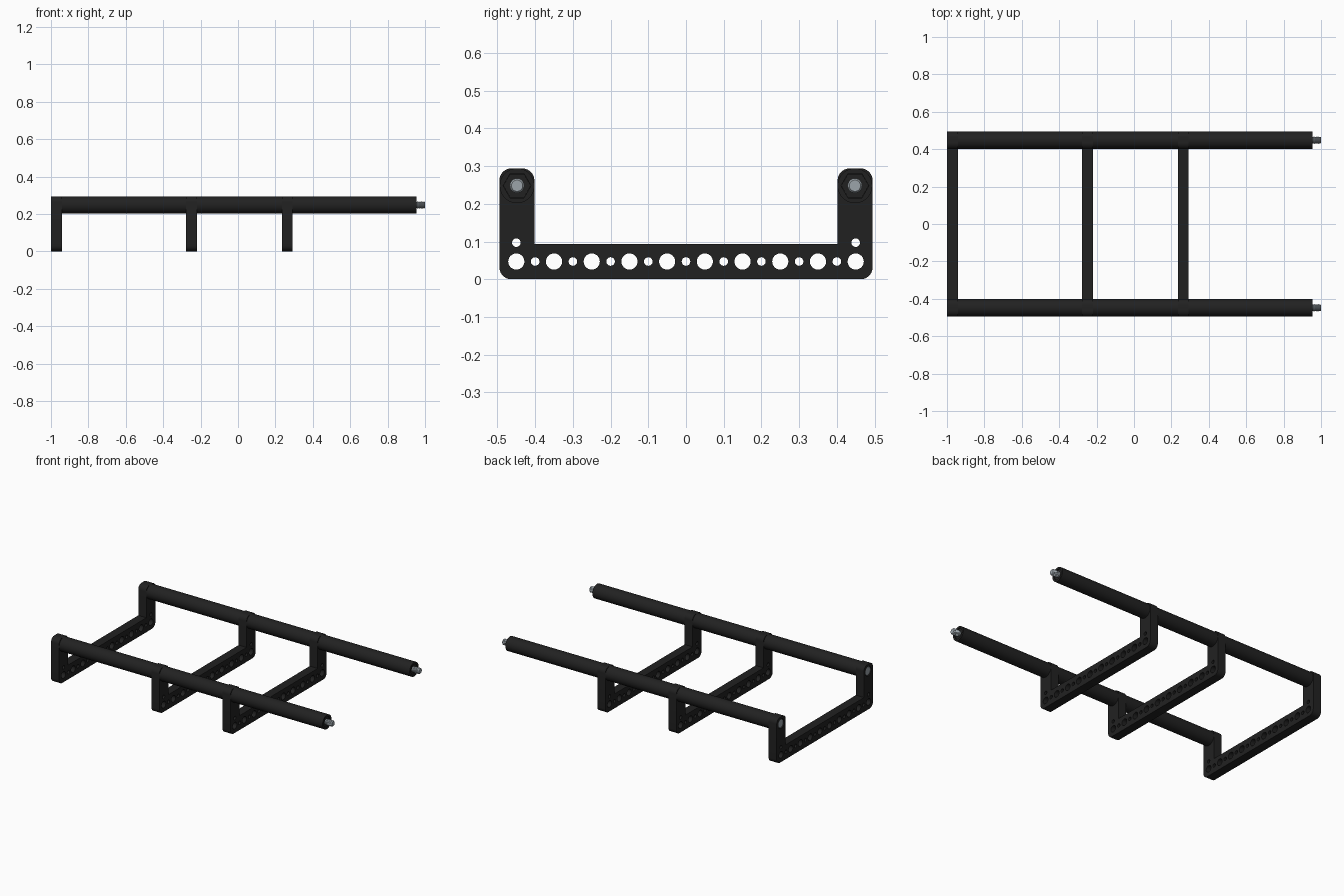
import bpy, bmesh, math
from mathutils import Matrix

if "Cube" in bpy.data.objects:
    bpy.data.objects.remove(bpy.data.objects["Cube"])

ARM_Y, ROD_Z = 0.448, 0.248      # rod axis positions
HALF_W, TOP = 0.495, 0.294       # bracket outer size
IN_Y, IN_Z = 0.402, 0.094        # bracket inner edges


def material(name, rgb):
    m = bpy.data.materials.new(name)
    m.diffuse_color = (*rgb, 1)
    m.use_nodes = True
    m.node_tree.nodes["Principled BSDF"].inputs["Base Color"].default_value = m.diffuse_color
    return m


BLACK = material("matte black", (0.0155, 0.0155, 0.0155))
STEEL = material("steel grey", (0.33, 0.37, 0.40))


def finish(name, bm, mat):
    bmesh.ops.remove_doubles(bm, verts=bm.verts, dist=1e-5)
    bmesh.ops.recalc_face_normals(bm, faces=bm.faces)
    me = bpy.data.meshes.new(name)
    bm.to_mesh(me)
    bm.free()
    me.materials.append(mat)
    ob = bpy.data.objects.new(name, me)
    bpy.context.collection.objects.link(ob)
    bpy.ops.object.select_all(action='DESELECT')
    ob.select_set(True)
    bpy.context.view_layer.objects.active = ob
    bpy.ops.object.shade_smooth_by_angle(angle=math.radians(35))
    return ob


def ring(cy, cz, r, n, start=0.0, sweep=2 * math.pi, closed=True):
    steps = n if closed else n - 1
    return [(cy + r * math.cos(start + sweep * i / steps),
             cz + r * math.sin(start + sweep * i / steps)) for i in range(n)]


def plate(name, loops, x0, x1, mat):
    """Extrude a y-z outline with holes from x0 to x1."""
    cu = bpy.data.curves.new(name + "_outline", 'CURVE')
    cu.dimensions, cu.fill_mode = '2D', 'BOTH'
    cu.extrude = (x1 - x0) / 2
    for pts in loops:
        s = cu.splines.new('POLY')
        s.points.add(len(pts) - 1)
        for p, (y, z) in zip(s.points, pts):
            p.co = (y, z, 0, 1)
        s.use_cyclic_u = True
    tmp = bpy.data.objects.new(name + "_outline", cu)
    bpy.context.collection.objects.link(tmp)
    me = bpy.data.meshes.new_from_object(
        tmp.evaluated_get(bpy.context.evaluated_depsgraph_get()))
    bm = bmesh.new()
    bm.from_mesh(me)
    bpy.data.objects.remove(tmp)
    bpy.data.meshes.remove(me)
    # local x, y, z become world y, z, x
    turn = Matrix(((0, 0, 1, (x0 + x1) / 2), (1, 0, 0, 0), (0, 1, 0, 0), (0, 0, 0, 1)))
    bm.transform(turn)
    return finish(name, bm, mat)


def lathe(name, profile, cy, n, mat, start=0.0):
    """Solid of revolution about the rod axis from (x, radius) pairs."""
    bm = bmesh.new()
    rows = [[bm.verts.new((x, y, z)) for y, z in ring(cy, ROD_Z, r, n, start)]
            for x, r in profile]
    for a, b in zip(rows, rows[1:]):
        for i in range(n):
            j = (i + 1) % n
            bm.faces.new((a[i], a[j], b[j], b[i]))
    bm.faces.new(rows[0])
    bm.faces.new(rows[-1])
    return finish(name, bm, mat)


# U-shaped bracket outline with rounded outer corners
R, q = 0.032, math.pi / 2
outline = []
for cy, cz, start in ((-HALF_W + R, R, 2 * q), (HALF_W - R, R, 3 * q), (HALF_W - R, TOP - R, 0)):
    outline += ring(cy, cz, R, 8, start, q, False)
outline += ring(IN_Y + R, TOP - R, R, 8, q, q, False)
outline += [(IN_Y, IN_Z), (-IN_Y, IN_Z)]
outline += ring(-IN_Y - R, TOP - R, R, 8, 0, q, False)
outline += ring(-HALF_W + R, TOP - R, R, 8, q, q, False)

# Alternating large and small holes, plus one small hole and a rod hole per arm
holes = [ring(-0.45 + 0.1 * i, 0.047, 0.0215, 24) for i in range(10)]
holes += [ring(-0.4 + 0.1 * i, 0.047, 0.0115, 16) for i in range(9)]
for s in (-1, 1):
    holes.append(ring(s * 0.45, 0.097, 0.0115, 16))
    holes.append(ring(s * ARM_Y, ROD_Z, 0.031, 24))

brackets = ((-1.0, -0.942), (-0.277, -0.220), (0.235, 0.292))
for i, (a, b) in enumerate(brackets):
    plate(f"bracket_{i + 1}", [outline] + holes, a, b, BLACK)

# Rails: tube sections between the brackets, with a steel rod inside
sections = ((-0.942, -0.277), (-0.220, 0.235), (0.292, 0.955))
for side, s in (("front", -1), ("back", 1)):
    cy = s * ARM_Y
    for i, (a, b) in enumerate(sections):
        plate(f"{side}_tube_{i + 1}",
              [ring(cy, ROD_Z, 0.0462, 40), ring(cy, ROD_Z, 0.037, 6)], a, b, BLACK)
    # hexagonal plug in the open tube end
    lathe(f"{side}_end_plug", [(0.90, 0.0365), (0.949, 0.0365)], cy, 6, BLACK)
    # threaded stud
    thread = [(-0.97, 0.017), (0.953, 0.017)]
    for k in range(6):
        x = 0.956 + 0.007 * k
        thread += [(x, 0.0165), (x + 0.0035, 0.0195)]
    thread += [(0.998, 0.0165), (1.0, 0.015)]
    lathe(f"{side}_threaded_rod", thread, cy, 24, STEEL)
    # bolt head set into the end bracket
    lathe(f"{side}_bolt_head", [(-0.996, 0.026), (-0.993, 0.029), (-0.95, 0.029)], cy, 24, STEEL)
